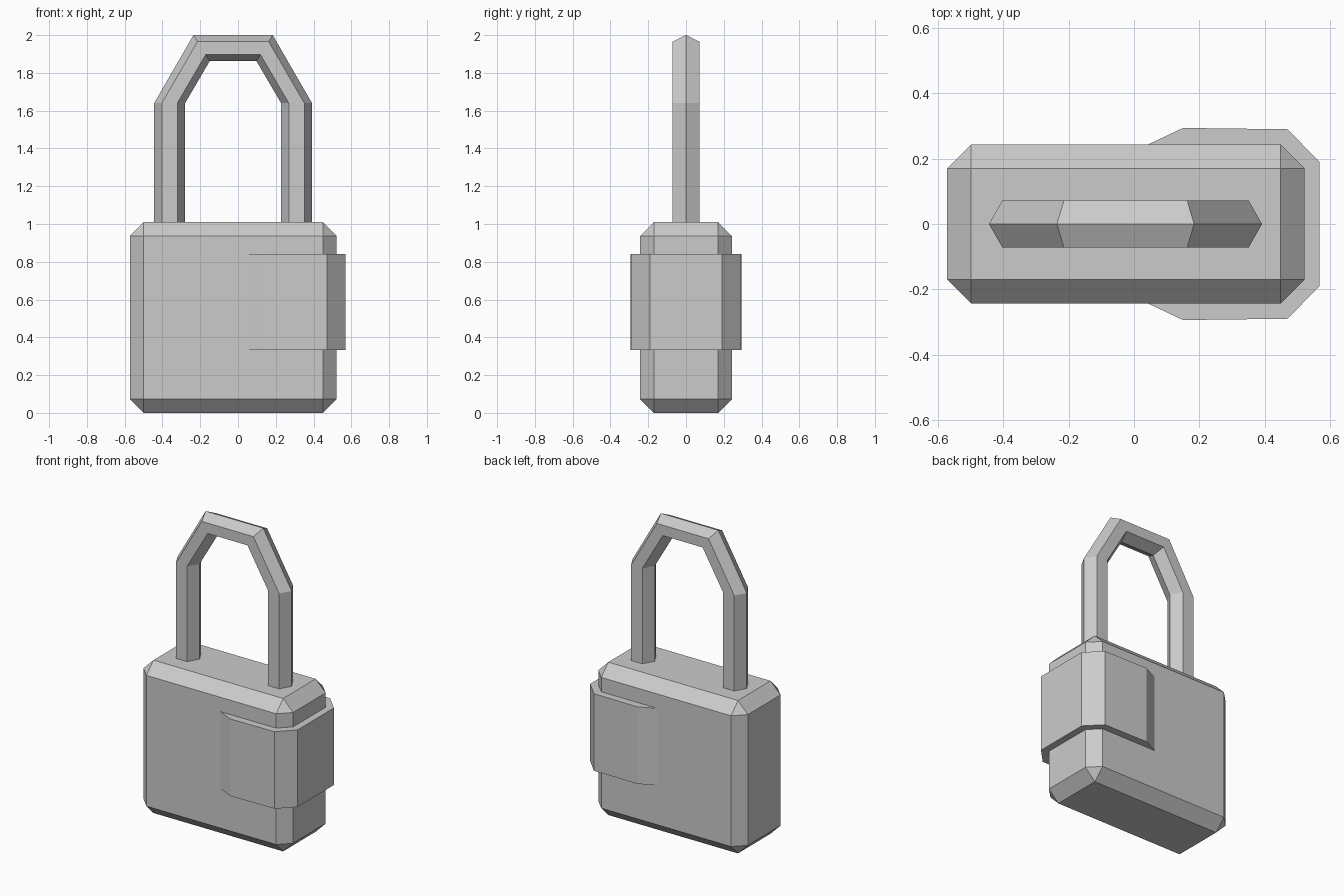
import bpy, bmesh, math

if "Cube" in bpy.data.objects:
    bpy.data.objects.remove(bpy.data.objects["Cube"])


def make_object(name, bm):
    bmesh.ops.recalc_face_normals(bm, faces=bm.faces)
    mesh = bpy.data.meshes.new(name)
    bm.to_mesh(mesh)
    bm.free()
    obj = bpy.data.objects.new(name, mesh)
    bpy.context.collection.objects.link(obj)
    return obj


def loft(name, rings):
    """Skin a list of equal-length rings and cap both ends."""
    bm = bmesh.new()
    loops = [[bm.verts.new(p) for p in ring] for ring in rings]
    n = len(rings[0])
    for a, b in zip(loops, loops[1:]):
        for i in range(n):
            j = (i + 1) % n
            bm.faces.new((a[i], a[j], b[j], b[i]))
    bm.faces.new(loops[0])
    bm.faces.new(loops[-1])
    return make_object(name, bm)


# Lock body: box with single-step chamfers
bm = bmesh.new()
bmesh.ops.create_cube(bm, size=1)
for v in bm.verts:
    v.co = (v.co.x * 1.094 - 0.025, v.co.y * 0.486, (v.co.z + 0.5) * 1.01)
bmesh.ops.bevel(bm, geom=bm.edges[:], offset=0.073, offset_type='OFFSET',
                segments=1, profile=0.5, affect='EDGES')
make_object("lock_body", bm)

# Shackle: hexagonal bar; each station gives its outer and inner ridge (x, z)
CX = -0.026
half = [((-0.418, 0.97), (-0.254, 0.97)),
        ((-0.418, 1.64), (-0.254, 1.64)),
        ((-0.210, 2.00), (-0.124, 1.862))]
stations = half + [tuple((-x, z) for x, z in s) for s in reversed(half)]
rings = []
for (ox, oz), (ix, iz) in stations:
    ring = []
    for k in range(6):
        a = k * math.pi / 3
        t = (1 - math.cos(a)) / 2
        ring.append((CX + ox + (ix - ox) * t, 0.083 * math.sin(a),
                     oz + (iz - oz) * t))
    rings.append(ring)
loft("shackle", rings)

# Side clasp: half outline mirrored in y, wrapped round the right side
outline = [(0.04, 0.242), (0.15, 0.294), (0.47, 0.29), (0.568, 0.19)]
outline += [(x, -y) for x, y in reversed(outline)]
loft("side_clasp", [[(x, y, z) for x, y in outline] for z in (0.333, 0.842)])
